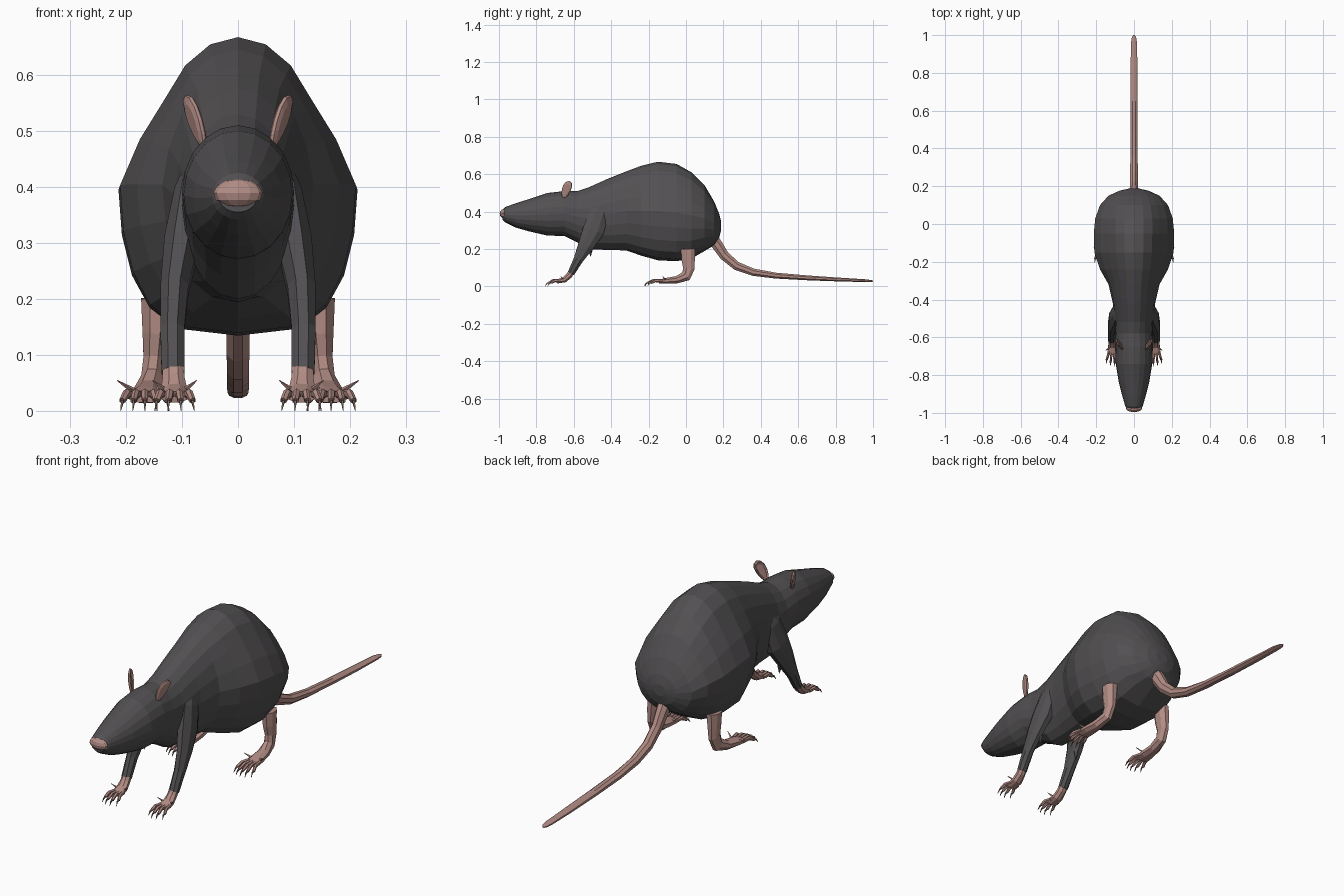
import bpy, bmesh, math
from mathutils import Vector

cube = bpy.data.objects.get("Cube")
if cube:
    bpy.data.objects.remove(cube)


def material(name, rgb):
    m = bpy.data.materials.new(name)
    m.use_nodes = True
    m.diffuse_color = (*rgb, 1)
    m.node_tree.nodes["Principled BSDF"].inputs["Base Color"].default_value = (*rgb, 1)
    return m


FUR = material("dark grey fur", (0.085, 0.08, 0.084))
SKIN = material("pink skin", (0.45, 0.265, 0.235))
CLAW = material("brown claw", (0.22, 0.14, 0.12))


def finish(name, bm, mat, mirror=False):
    bmesh.ops.recalc_face_normals(bm, faces=bm.faces)
    mesh = bpy.data.meshes.new(name)
    bm.to_mesh(mesh)
    bm.free()
    mesh.materials.append(mat)
    ob = bpy.data.objects.new(name, mesh)
    bpy.context.collection.objects.link(ob)
    if mirror:
        ob.modifiers.new("Mirror", 'MIRROR')
    return ob


def loft(bm, rings):
    """Skin a list of equal-length point rings and cap both ends."""
    loops = [[bm.verts.new(p) for p in ring] for ring in rings]
    n = len(loops[0])
    for a, b in zip(loops, loops[1:]):
        for i in range(n):
            j = (i + 1) % n
            bm.faces.new((a[i], a[j], b[j], b[i]))
    for loop in (loops[0], loops[-1]):
        bm.faces.new(loop)


def tube(bm, path, sides=8):
    """Loft ellipses along a path of (x, y, z, half width, half thickness)."""
    pts = [Vector(p[:3]) for p in path]
    rings = []
    for i, p in enumerate(path):
        t = (pts[min(i + 1, len(pts) - 1)] - pts[max(i - 1, 0)]).normalized()
        up = t.cross(Vector((1, 0, 0))).normalized()
        side = up.cross(t)
        ring = []
        for k in range(sides):
            a = math.tau * (k + 0.5) / sides
            ring.append(pts[i] + side * p[3] * math.cos(a) + up * p[4] * math.sin(a))
        rings.append(ring)
    loft(bm, rings)


# Head and body: y, underside, top, half width, haunch bulge
STATIONS = [
    (-.98, .355, .41, .034, 0), (-.965, .342, .425, .046, 0),
    (-.91, .315, .445, .062, 0), (-.84, .295, .467, .08, 0),
    (-.74, .272, .5, .097, 0), (-.65, .27, .51, .1, 0),
    (-.58, .235, .51, .097, 0), (-.52, .2, .53, .1, 0),
    (-.42, .195, .575, .112, 0), (-.32, .193, .615, .125, .01),
    (-.24, .165, .645, .145, .035), (-.15, .14, .667, .16, .05),
    (-.05, .135, .655, .165, .048), (.03, .15, .61, .165, .04),
    (.1, .19, .54, .15, .03), (.15, .22, .455, .12, .015),
    (.177, .26, .39, .075, 0), (.187, .3, .35, .03, 0)]


def body_ring(y, low, top, w, haunch, n=20):
    ring = []
    for k in range(n):
        a = math.tau * k / n
        c, s = math.cos(a), math.sin(a)
        t = min(max((0.6 - c) / 0.6, 0), 1)          # bulge fades in below the back
        power = 1 - 9 * haunch if c < 0 else 1       # squarer underside at the haunches
        x = math.copysign(abs(s) ** power, s) * (w + haunch * t * t * (3 - 2 * t))
        if abs(s) < 1e-6:
            x = 0
        ring.append((x, y, (low + top) / 2 + c * (top - low) / 2))
    return ring


bm = bmesh.new()
loft(bm, [body_ring(*s) for s in STATIONS])
finish("body", bm, FUR)

# Nose pad
bm = bmesh.new()
bmesh.ops.create_uvsphere(bm, u_segments=12, v_segments=6, radius=1)
for v in bm.verts:
    v.co = Vector((v.co.x * .044, v.co.y * .022 - .974, v.co.z * .025 + .389))
finish("nose", bm, SKIN)

# Tail
bm = bmesh.new()
tube(bm, [(0, .13, .27, .03, .035), (0, .165, .225, .026, .032),
          (0, .205, .165, .022, .028), (0, .27, .11, .022, .025),
          (0, .36, .076, .021, .021), (0, .48, .058, .021, .017),
          (0, .65, .046, .021, .014), (0, .82, .037, .02, .011),
          (0, .96, .031, .017, .008), (0, .99, .029, .012, .006),
          (0, 1, .029, .004, .003)])
finish("tail", bm, SKIN)

# Front legs with shoulder and elbow tuft
bm = bmesh.new()
tube(bm, [(.075, -.44, .45, .012, .03), (.09, -.465, .39, .025, .055),
          (.1, -.495, .3, .034, .062), (.113, -.535, .22, .027, .046),
          (.117, -.575, .145, .023, .028), (.116, -.615, .07, .022, .02)])
tube(bm, [(.105, -.52, .24, .016, .025), (.102, -.51, .195, .01, .012),
          (.1, -.51, .16, .001, .001)], 5)
finish("front_legs", bm, FUR, True)


def foot(name, path, toes, x, y, spread, length):
    """A lofted foot with a fan of knuckled toes, each ending in a claw."""
    skin, claws = bmesh.new(), bmesh.new()
    tube(skin, path)
    for i in range(toes):
        f = 2 * i / (toes - 1) - 1
        reach = length * (1 - 0.3 * f * f)
        x0, x1 = x + f * spread * .7, x + f * spread * 1.15
        xm, ym, tip = (x0 + x1) / 2, y - reach / 2, y - reach
        tube(skin, [(x0, y + .015, .03, .008, .009), (xm, ym, .032, .007, .009),
                    (x1, tip, .019, .006, .006)], 6)
        tube(claws, [(x1, tip + .004, .02, .005, .005), (x1, tip - .01, .017, .003, .004),
                     (x1 + f * .003, tip - .02, 0.001, .0008, .0008)], 4)
    # Ragged tufts at the sides of the ankle
    for s in (-1, 1):
        tube(skin, [(x + s * spread * .5, y + .03, .035, .006, .006),
                    (x + s * spread * 1.4, y + .015, .055, .001, .001)], 4)
    finish(name, skin, SKIN, True)
    finish(name + "_claws", claws, CLAW, True)


foot("front_paws",
     [(.116, -.605, .09, .021, .018), (.115, -.625, .058, .021, .018),
      (.114, -.65, .036, .025, .016), (.113, -.69, .026, .027, .011)],
     4, .113, -.685, .028, .05)
foot("hind_feet",
     [(.145, .01, .2, .03, .04), (.148, .012, .14, .024, .038),
      (.15, .015, .095, .02, .033), (.153, 0, .055, .021, .03),
      (.16, -.05, .036, .026, .021), (.164, -.11, .03, .032, .016),
      (.166, -.145, .026, .032, .011)],
     5, .166, -.14, .035, .065)

# Ears: cupped petals leaning outwards and back
bm = bmesh.new()
axis = Vector((.032, .03, .095))
across = Vector((.35, .93, -.15)).normalized()
normal = axis.cross(across).normalized()
base = Vector((.06, -.655, .468))


def ear_outline(scale, depth):
    ring = []
    for k in range(12):
        a = math.tau * k / 12
        h = .5 - .5 * math.cos(a) * scale
        w = .03 * math.sin(a) * (.55 + .55 * h) * scale
        ring.append(base + axis * h + across * w + normal * depth)
    return ring


loft(bm, [ear_outline(.65, .001), ear_outline(.9, .006), ear_outline(1, .003),
          ear_outline(1, -.003), ear_outline(.7, -.007)])
finish("ears", bm, SKIN, True)
